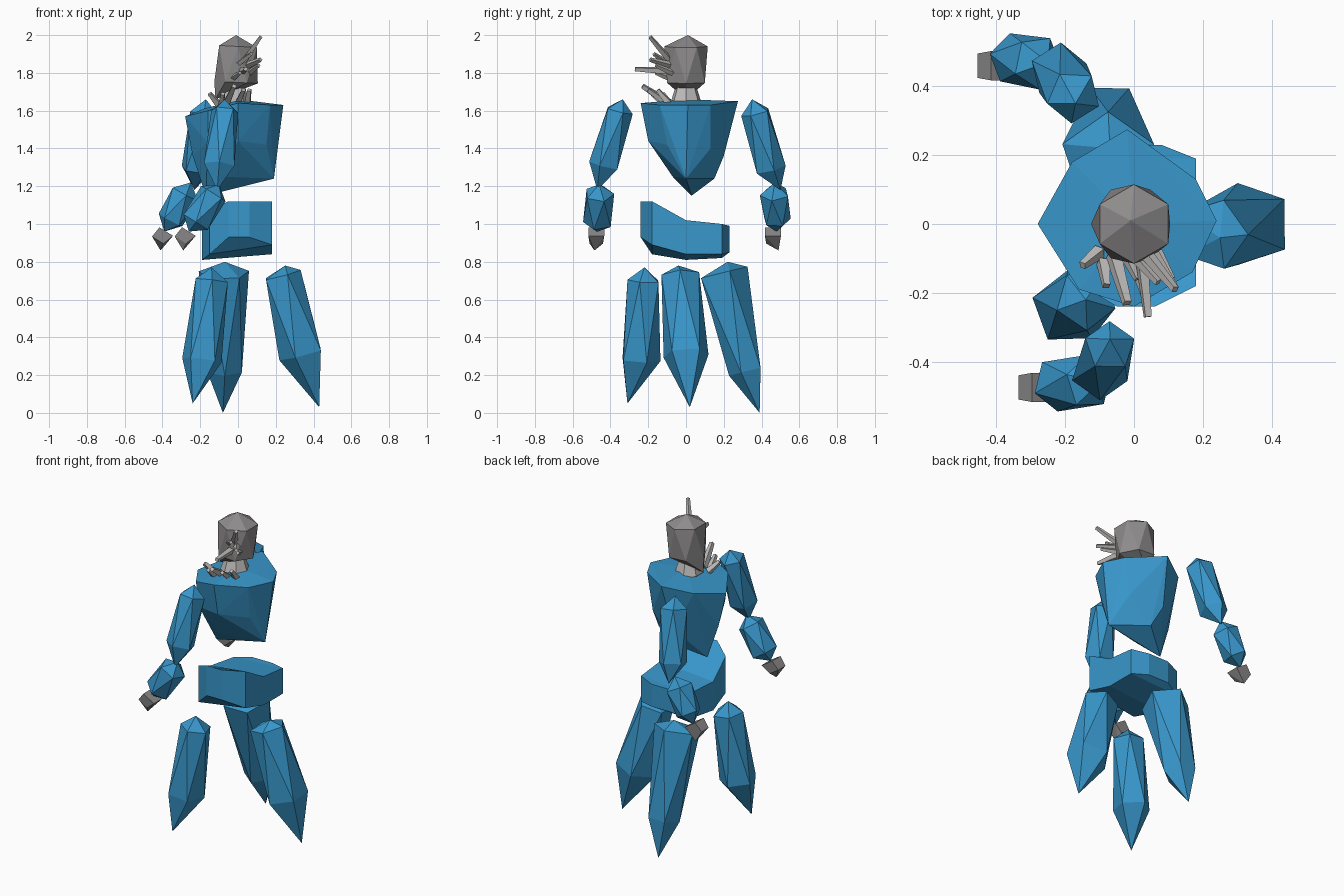
import bpy, bmesh, math
from mathutils import Vector

if "Cube" in bpy.data.objects:
    bpy.data.objects.remove(bpy.data.objects["Cube"])


def material(name, rgb):
    m = bpy.data.materials.new(name)
    m.diffuse_color = (*rgb, 1)
    m.use_nodes = True
    m.node_tree.nodes["Principled BSDF"].inputs["Base Color"].default_value = m.diffuse_color
    return m


BLUE = material("armour blue", (0.04, 0.31, 0.60))
GREY = material("stone grey", (0.27, 0.26, 0.26))
PALE = material("pale grey", (0.52, 0.51, 0.50))


def finish(name, bm, mat):
    bmesh.ops.recalc_face_normals(bm, faces=bm.faces)
    me = bpy.data.meshes.new(name)
    bm.to_mesh(me)
    bm.free()
    me.materials.append(mat)
    ob = bpy.data.objects.new(name, me)
    bpy.context.collection.objects.link(ob)
    return ob


def add_hull(bm, points):
    verts = [bm.verts.new(p) for p in points]
    res = bmesh.ops.convex_hull(bm, input=verts)
    loose = [v for v in verts if v.is_valid and not v.link_faces]
    bmesh.ops.delete(bm, geom=loose, context='VERTS')


def hull(name, points, mat):
    bm = bmesh.new()
    add_hull(bm, points)
    return finish(name, bm, mat)


def ring(c, axis, r, n, phase):
    q = Vector((0, 0, 1)).rotation_difference(axis)
    return [Vector(c) + q @ Vector((r * math.cos(phase + k * math.tau / n),
                                    r * math.sin(phase + k * math.tau / n), 0))
            for k in range(n)]


def shard(name, tip, low, r_low, high, r_high, top, mat, phase=0.0, n=5):
    """Faceted crystal: two staggered rings closed by two points."""
    axis = (Vector(high) - Vector(low)).normalized()
    pts = [Vector(tip), Vector(top)]
    pts += ring(low, axis, r_low, n, phase + math.pi / n)
    pts += ring(high, axis, r_high, n, phase)
    return hull(name, pts, mat)


# three floating legs
shard("right_leg", (.43, .02, .03), (.34, 0, .31), .125, (.23, -.03, .73), .105,
      (.25, -.04, .78), BLUE)
shard("front_leg", (-.24, -.31, .05), (-.19, -.245, .28), .11, (-.14, -.22, .70), .09,
      (-.14, -.22, .77), BLUE, math.radians(200))
shard("back_leg", (-.08, .39, 0), (-.07, .32, .22), .095, (-.075, .19, .74), .14,
      (-.07, .22, .80), BLUE, math.radians(90))

# two arms, each an upper arm, a forearm and a pointed hand
shard("front_upper_arm", (-.11, -.47, 1.18), (-.10, -.43, 1.31), .085,
      (-.07, -.355, 1.60), .075, (-.07, -.335, 1.66), BLUE, math.radians(18))
shard("front_forearm", (-.26, -.47, .96), (-.225, -.465, 1.01), .08,
      (-.13, -.46, 1.16), .08, (-.10, -.46, 1.21), BLUE, math.radians(20))
shard("back_upper_arm", (-.23, .50, 1.18), (-.22, .445, 1.29), .085,
      (-.175, .37, 1.59), .08, (-.17, .35, 1.66), BLUE, math.radians(50))
shard("back_forearm", (-.39, .48, .96), (-.355, .48, 1.02), .075,
      (-.28, .47, 1.16), .08, (-.25, .47, 1.22), BLUE, math.radians(60))
for name, (x, y, z), lean in (("front_hand", (-.26, -.475, .96), -.01),
                              ("back_hand", (-.38, .46, .96), .03)):
    axis = Vector((.5, 0, .8)).normalized()
    pts = ring((x, y, z), axis, .06, 4, math.radians(45))
    pts += ring((x - .045, y, z - .045), axis, .05, 4, math.radians(45))
    pts.append((x - .03, y + lean, z - .10))
    hull(name, pts, GREY)

# torso: wide faceted shoulders narrowing to a keel
hull("torso", [
    (0, 0, 1.66), (-.28, 0, 1.57), (-.18, .18, 1.61), (-.02, .275, 1.65),
    (.18, .13, 1.63), (.24, .01, 1.63), (.17, -.14, 1.63), (0, -.24, 1.64),
    (-.16, -.19, 1.60), (0, -.20, 1.44), (.15, -.10, 1.42), (-.16, -.16, 1.43),
    (-.05, .20, 1.36), (.14, .13, 1.40), (-.24, .02, 1.36),
    (.19, 0, 1.24), (-.08, -.07, 1.25), (0, .15, 1.24), (-.17, .03, 1.15)], BLUE)

# pelvis: crescent block lofted from front to back
bm = bmesh.new()
rows = []
for y, x0, x1, bottom, top, drop in ((-.24, -.05, .06, .93, 1.12, 0),
                                     (-.18, -.15, .18, .89, 1.12, .05),
                                     (0, -.19, .18, .84, 1.02, .03),
                                     (.19, -.16, .18, .84, 1.0, .02),
                                     (.23, -.06, .08, .85, .99, 0)):
    rows.append([bm.verts.new(p) for p in (
        (x0, y, bottom - drop), (x1, y, bottom), (x1, y, top), (x0, y, top - drop))])
for a, b in zip(rows, rows[1:]):
    for k in range(4):
        j = (k + 1) % 4
        bm.faces.new((a[k], a[j], b[j], b[k]))
bm.faces.new(rows[0])
bm.faces.new(rows[-1])
bmesh.ops.triangulate(bm, faces=[f for f in bm.faces if abs(f.normal.z) > .5])
finish("pelvis", bm, BLUE)

# head and neck
shard("head", (-.12, 0, 1.66), (-.01, 0, 1.75), .115, (0, 0, 1.94), .115,
      (-.01, .01, 2.0), GREY, math.radians(30), 6)
up = Vector((0, 0, 1))
hull("neck", ring((-.02, 0, 1.64), up, .085, 7, 0) + ring((-.02, 0, 1.73), up, .055, 7, 0), PALE)

# tapered spikes on the face and the collar
bm = bmesh.new()
for a, b, r in (
        ((.03, -.08, 1.86), (.12, -.19, 1.99), .02),
        ((.02, -.08, 1.81), (.04, -.27, 1.82), .022),
        ((.05, -.08, 1.84), (.12, -.19, 1.87), .02),
        ((-.01, -.08, 1.84), (.07, -.17, 1.90), .018),
        ((-.03, -.08, 1.77), (.01, -.16, 1.80), .018),
        ((.06, -.07, 1.80), (.11, -.16, 1.84), .018),
        ((-.06, -.09, 1.64), (-.02, -.23, 1.73), .025),
        ((0, -.10, 1.64), (.03, -.20, 1.71), .022),
        ((-.10, -.08, 1.63), (-.15, -.12, 1.69), .022),
        ((-.09, -.11, 1.63), (-.08, -.18, 1.69), .022),
        ((.05, -.09, 1.64), (.06, -.15, 1.71), .022)):
    axis = (Vector(b) - Vector(a)).normalized()
    add_hull(bm, ring(a, axis, r, 4, .6) + ring(b, axis, r * .6, 4, .6))
finish("spikes", bm, PALE)
